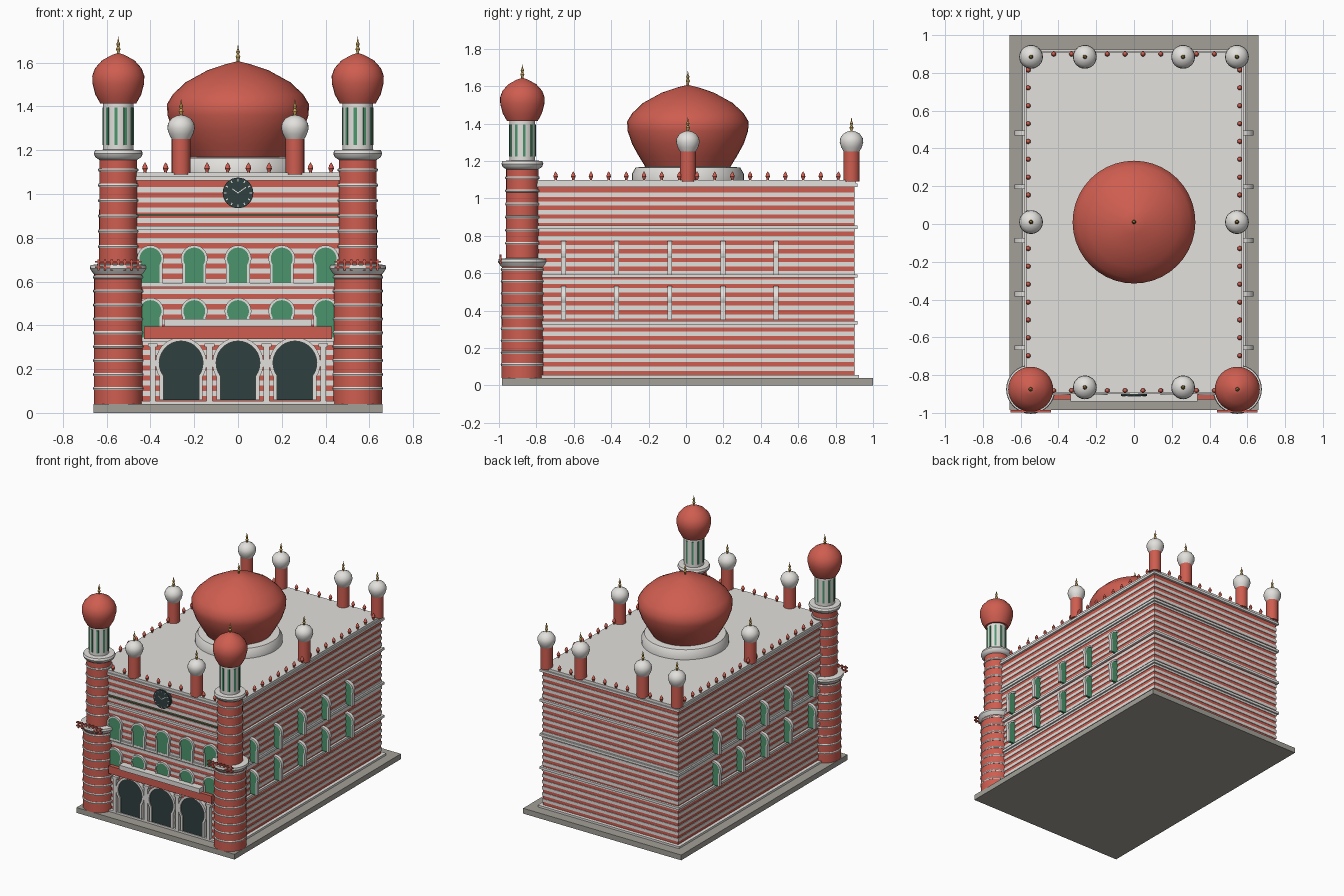
import bpy, bmesh, math
from math import sin, cos, pi

if "Cube" in bpy.data.objects:
    bpy.data.objects.remove(bpy.data.objects["Cube"])


def material(name, r, g, b):
    m = bpy.data.materials.new(name)
    m.diffuse_color = (r, g, b, 1)
    m.use_nodes = True
    m.node_tree.nodes["Principled BSDF"].inputs["Base Color"].default_value = m.diffuse_color
    return m


RED = material("red", 0.62, 0.11, 0.08)
WHITE = material("white", 0.76, 0.75, 0.72)
STONE = material("stone", 0.36, 0.35, 0.31)
GREEN = material("green", 0.07, 0.30, 0.15)
DARK = material("dark", 0.03, 0.05, 0.05)
GOLD = material("gold", 0.55, 0.36, 0.10)


def finish(bm, name, mat, smooth=False, loc=(0, 0, 0)):
    bmesh.ops.recalc_face_normals(bm, faces=bm.faces)
    me = bpy.data.meshes.new(name)
    bm.to_mesh(me)
    bm.free()
    me.materials.append(mat)
    if smooth:
        me.polygons.foreach_set("use_smooth", [True] * len(me.polygons))
        me.set_sharp_from_angle(angle=math.radians(35))
    return place(me, name, loc)


def place(me, name, loc):
    ob = bpy.data.objects.new(name, me)
    ob.location = loc
    bpy.context.collection.objects.link(ob)
    return ob


def add_box(bm, x0, x1, y0, y1, z0, z1):
    v = bmesh.ops.create_cube(bm, size=1)["verts"]
    for p in v:
        p.co = ((x0 + x1) / 2 + p.co.x * (x1 - x0),
                (y0 + y1) / 2 + p.co.y * (y1 - y0),
                (z0 + z1) / 2 + p.co.z * (z1 - z0))
    return v


def boxes(name, mat, dims):
    bm = bmesh.new()
    for d in dims:
        add_box(bm, *d)
    return finish(bm, name, mat)


def lathe(name, mat, profile, loc=(0, 0, 0), n=32):
    # profile of (radius, z) from bottom to top
    bm = bmesh.new()
    rings = []
    for r, z in profile:
        if r == 0:
            rings.append([bm.verts.new((0, 0, z))] * n)
        else:
            rings.append([bm.verts.new((r * cos(2 * pi * i / n), r * sin(2 * pi * i / n), z)) for i in range(n)])
    for a, b in zip(rings, rings[1:]):
        for i in range(n):
            j = (i + 1) % n
            bm.faces.new(list(dict.fromkeys((a[i], a[j], b[j], b[i]))))
    for ring, p in ((rings[0], profile[0]), (rings[-1], profile[-1])):
        if p[0] > 0:
            bm.faces.new(ring)
    return finish(bm, name, mat, True, loc)


def horseshoe(r, leg, drop):
    # horseshoe arch outline around the circle centre
    a = math.acos(leg / r)
    k = 20
    arc = [(r * cos(-a + (pi + 2 * a) * i / k), r * sin(-a + (pi + 2 * a) * i / k)) for i in range(k + 1)]
    return [(leg, -drop)] + arc + [(-leg, -drop)]


def panel(name, mat, pts, depth):
    bm = bmesh.new()
    f = [bm.verts.new((x, -depth / 2, z)) for x, z in pts]
    b = [bm.verts.new((x, depth / 2, z)) for x, z in pts]
    bm.faces.new(f)
    bm.faces.new(b)
    for i in range(len(pts)):
        j = (i + 1) % len(pts)
        bm.faces.new((f[i], f[j], b[j], b[i]))
    return finish(bm, name, mat)


def frame(name, mat, inner, outer, depth):
    bm = bmesh.new()
    rows = [[bm.verts.new((p[0], y, p[1])) for p in pts]
            for pts, y in ((inner, -depth / 2), (outer, -depth / 2), (outer, depth / 2), (inner, depth / 2))]
    for k in range(4):
        a, b = rows[k], rows[(k + 1) % 4]
        for i in range(len(inner) - 1):
            bm.faces.new((a[i], a[i + 1], b[i + 1], b[i]))
    for i in (0, -1):
        bm.faces.new([r[i] for r in rows])
    return finish(bm, name, mat)


def repeat(ob, places):
    ob.location = places[0]
    for p in places[1:]:
        place(ob.data, ob.name, p)


# base slab, plinth, striped walls, cornices and roof
X, Y0, Y1 = 0.565, -0.885, 0.90


def around(grow, z0, z1):
    return (-X - grow, X + grow, Y0 - grow, Y1 + grow, z0, z1)


boxes("base_slab", STONE, [(-0.66, 0.66, -0.985, 1.0, 0, 0.04)])
boxes("plinth", WHITE, [around(0.025, 0.04, 0.055)])
boxes("walls", RED, [around(0, 0.05, 1.08)])
boxes("white_courses", WHITE, [around(0.004, 0.078 + 0.0465 * i, 0.101 + 0.0465 * i) for i in range(21)])
boxes("cornices", WHITE, [around(0.016, z - 0.009, z + 0.009) for z in (0.335, 0.585, 0.845, 1.07)])
boxes("roof", WHITE, [around(0.008, 1.075, 1.098)])
boxes("front_green_line", GREEN, [(-0.46, 0.46, Y0 - 0.008, Y0, 0.901, 0.908)])

# horseshoe windows on the front, and set edge-on along both sides
spots = [(-0.4 + 0.2 * i, -0.892, z) for i in range(5) for z in (0.465, 0.705)]
spots += [(s * 0.572, -0.655 + 0.284 * i, z) for s in (-1, 1) for i in range(5) for z in (0.47, 0.71)]
repeat(panel("window_pane", GREEN, horseshoe(0.051, 0.043, 0.12), 0.016), spots)
repeat(frame("window_frame", WHITE, horseshoe(0.05, 0.042, 0.12), horseshoe(0.061, 0.054, 0.12), 0.026), spots)

# three entrance arches with posts and canopy
doors = [(x, -0.90, 0.228) for x in (-0.26, 0, 0.26)]
repeat(panel("entrance_opening", DARK, horseshoe(0.101, 0.082, 0.17), 0.02), doors)
repeat(frame("entrance_frame", WHITE, horseshoe(0.1, 0.081, 0.17), horseshoe(0.117, 0.098, 0.17), 0.036), doors)
boxes("entrance_posts", WHITE, [(x - w, x + w, -0.915, Y0, z0, z1) for x in (-0.39, -0.13, 0.13, 0.39)
                                for w, z0, z1 in ((0.013, 0.05, 0.3), (0.022, 0.3, 0.318))])
boxes("canopy_band", RED, [(-0.43, 0.43, -0.928, Y0, 0.337, 0.395)])
boxes("canopy_top", WHITE, [(-0.335, 0.335, -0.94, Y0, 0.395, 0.43)])

# clock
bm = bmesh.new()
bmesh.ops.create_cone(bm, cap_ends=True, segments=32, radius1=0.07, radius2=0.07, depth=0.03)
for v in bm.verts:
    v.co = (v.co.x, v.co.z, v.co.y)
finish(bm, "clock_face", DARK, True, (0, -0.895, 1.005))
bm = bmesh.new()
marks = [(i * pi / 6, 0.053, 0.064, 0.0025) for i in range(12)] + [(0.95, 0, 0.045, 0.002), (-0.95, 0, 0.032, 0.002)]
for a, r0, r1, w in marks:
    for v in add_box(bm, -w, w, -0.003, 0.002, r0, r1):
        x, z = v.co.x, v.co.z
        v.co.x, v.co.z = x * cos(a) + z * sin(a), z * cos(a) - x * sin(a)
finish(bm, "clock_marks", WHITE, False, (0, -0.911, 1.005))

# gold finial, reused on every dome
SPIKE = [(0.006, -0.01), (0.006, 0.01), (0.011, 0.022), (0.005, 0.034), (0.009, 0.045), (0.004, 0.055), (0, 0.08)]

# main dome
lathe("dome_drum", WHITE, [(0.30, 1.09), (0.30, 1.13), (0.28, 1.165), (0.22, 1.17)], (0, 0.01, 0), 40)
lathe("main_dome", RED, [(0.225, 1.165), (0.262, 1.225), (0.298, 1.29), (0.322, 1.36), (0.325, 1.41), (0.298, 1.455),
                         (0.24, 1.51), (0.14, 1.565), (0.06, 1.592), (0, 1.607)], (0, 0.01, 0), 40)
spikes = [(0, 0.01, 1.605)]

# corner towers
for s in (-1, 1):
    c = (s * 0.547, -0.875, 0)
    lathe("tower_shaft", RED, [(0.112, 0.04), (0.11, 0.64), (0.088, 0.65), (0.086, 1.17)], c)
    for r, zs in ((0.111, [0.112 + 0.0635 * i for i in range(9)]), (0.088, [0.76 + 0.07 * i for i in range(6)])):
        for z in zs:
            lathe("tower_ring", WHITE, [(r - 0.01, z - 0.009), (r + 0.002, z - 0.007), (r + 0.005, z),
                                        (r + 0.002, z + 0.007), (r - 0.01, z + 0.009)], c)
    lathe("tower_balcony", WHITE, [(0.105, 0.628), (0.117, 0.64), (0.13, 0.66), (0.127, 0.675), (0.09, 0.68)], c)
    lathe("tower_collar", WHITE, [(0.085, 1.155), (0.105, 1.168), (0.112, 1.185), (0.106, 1.2), (0.06, 1.203)], c)
    lathe("tower_lantern", WHITE, [(0.069, 1.2), (0.069, 1.415)], c)
    lathe("tower_dome", RED, [(0.082, 1.413), (0.105, 1.455), (0.118, 1.505), (0.119, 1.54), (0.106, 1.575),
                              (0.075, 1.61), (0.03, 1.635), (0, 1.645)], c)
    spikes.append((c[0], c[1], 1.64))
    # lantern slits
    bm = bmesh.new()
    for i in range(10):
        a = 2 * pi * (i + 0.25) / 10
        for v in add_box(bm, 0.06, 0.072, -0.007, 0.007, 1.225, 1.395):
            x, y = v.co.x, v.co.y
            v.co.x, v.co.y = x * cos(a) - y * sin(a), x * sin(a) + y * cos(a)
    finish(bm, "lantern_slits", GREEN, False, c)
    # balcony railing
    x, y = c[0], -0.992
    rail = [(x - 0.107, x + 0.107, y - 0.006, y + 0.006, z - 0.004, z + 0.004) for z in (0.665, 0.69)]
    rail += [(x + d - 0.005, x + d + 0.005, y - 0.005, y + 0.005, 0.65, 0.7)
             for d in (-0.09, -0.06, -0.03, 0, 0.03, 0.06, 0.09)]
    boxes("balcony_rail", RED, rail)

# small roof turrets
turrets = [(s * x, y, 0) for s in (-1, 1) for x, y in ((0.26, -0.865), (0.545, 0.01), (0.26, 0.885), (0.545, 0.885))]
repeat(lathe("turret_shaft", RED, [(0.043, 1.09), (0.043, 1.26)], n=20), turrets)
repeat(lathe("turret_dome", WHITE, [(0.042, 1.25), (0.055, 1.273), (0.063, 1.3), (0.06, 1.322), (0.045, 1.345),
                                    (0.02, 1.358), (0, 1.362)], n=24), turrets)
spikes += [(x, y, 1.356) for x, y, _ in turrets]
repeat(lathe("dome_finial", GOLD, SPIKE, n=12), spikes)

# row of small red finials along the roof edge
edge = [(s * 0.56, 0.815 - 0.0945 * i, 1.095) for s in (-1, 1) for i in range(17)]
edge += [(-0.425 + 0.0945 * i, y, 1.095) for i in range(10) for y in (-0.882, 0.9)]
repeat(lathe("roof_edge_finial", RED, [(0.006, 0), (0.007, 0.01), (0.013, 0.022), (0.009, 0.036), (0, 0.05)], n=10), edge)
